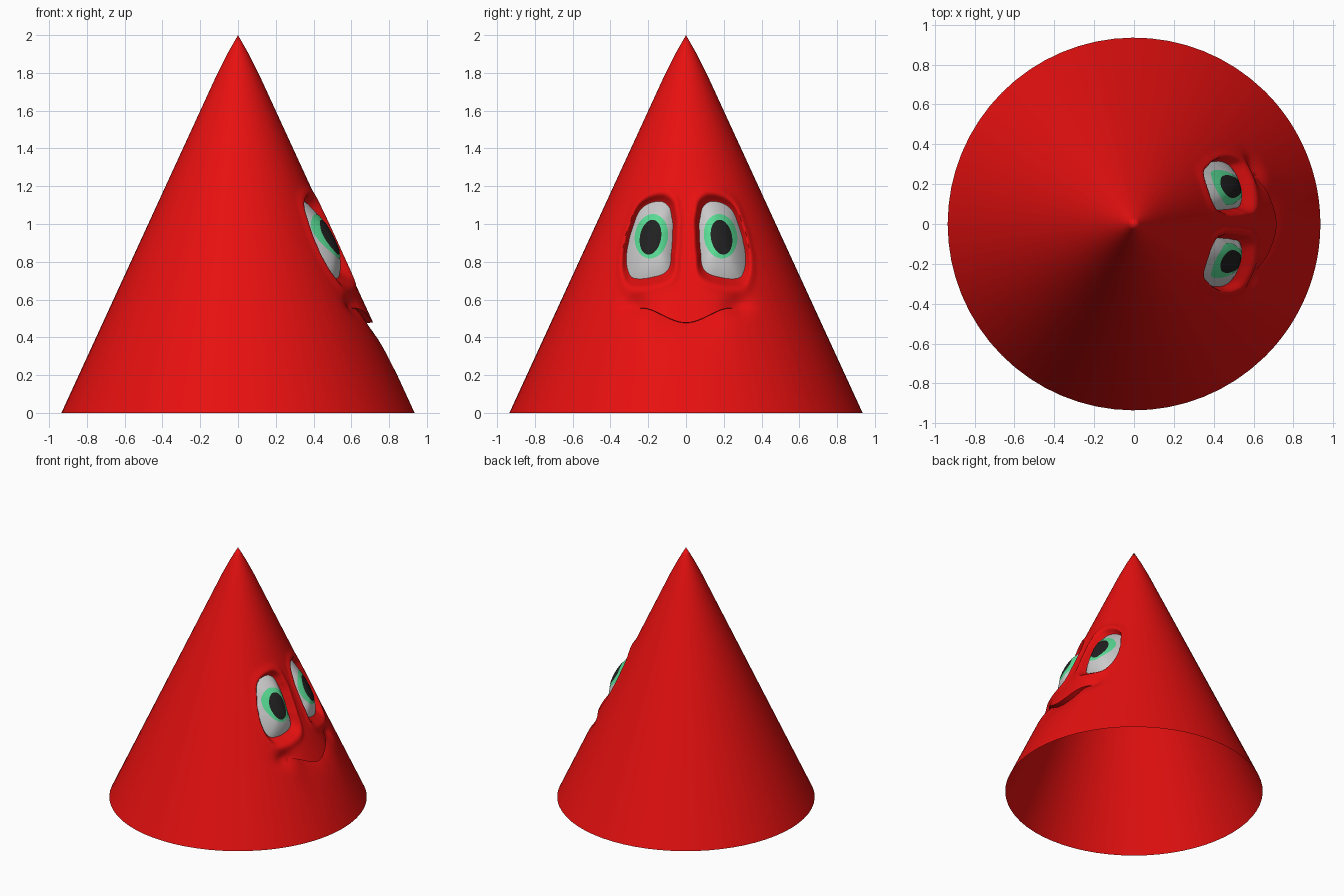
import bpy, bmesh, math

if "Cube" in bpy.data.objects:
    bpy.data.objects.remove(bpy.data.objects["Cube"])

PROFILE = [(0, 0.935), (1.78, 0.117), (1.9, 0.057), (2.0, 0.0)]
# one eye outline as (y, z), around its centre
EYE_C = (0.19, 0.92)
EYE = [(0.153, 1.116), (0.222, 1.09), (0.275, 0.995), (0.30, 0.91), (0.312, 0.836),
       (0.306, 0.76), (0.286, 0.722), (0.235, 0.714), (0.18, 0.722), (0.10, 0.757),
       (0.08, 0.85), (0.074, 0.94), (0.077, 1.03), (0.09, 1.085), (0.12, 1.112)]


def material(name, rgb):
    m = bpy.data.materials.new(name)
    m.diffuse_color = (*rgb, 1)
    m.use_nodes = True
    m.node_tree.nodes["Principled BSDF"].inputs["Base Color"].default_value = m.diffuse_color
    return m


def smooth(a, b, x):
    t = min(1, max(0, (x - a) / (b - a)))
    return t * t * (3 - 2 * t)


def radius(z):
    for (z0, r0), (z1, r1) in zip(PROFILE, PROFILE[1:]):
        if z <= z1:
            return r0 + (r1 - r0) * (z - z0) / (z1 - z0)
    return 0.0


POLAR = sorted((math.atan2(z - EYE_C[1], y - EYE_C[0]) % math.tau,
                math.hypot(z - EYE_C[1], y - EYE_C[0])) for y, z in EYE)


def eye_radius(a):
    """Outline distance from the eye centre, smoothly interpolated."""
    a %= math.tau
    n = len(POLAR)
    P = lambda i: (POLAR[i % n][0] + math.tau * (i // n), POLAR[i % n][1])
    if a < POLAR[0][0]:
        a += math.tau
    i = next(k for k in range(n) if a <= P(k + 1)[0])
    (a0, r0), (a1, r1), (a2, r2), (a3, r3) = P(i - 1), P(i), P(i + 1), P(i + 2)
    h = a2 - a1
    t = (a - a1) / h
    m1, m2 = (r2 - r0) / (a2 - a0) * h, (r3 - r1) / (a3 - a1) * h
    return ((2*t**3 - 3*t*t + 1) * r1 + (t**3 - 2*t*t + t) * m1
            + (3*t*t - 2*t**3) * r2 + (t**3 - t*t) * m2)


def eye_depth(d):
    return 0.024 - 0.068 * d * d


def eye_distance(y, z):
    dy, dz = y - EYE_C[0], z - EYE_C[1]
    return math.hypot(dy, dz) / eye_radius(math.atan2(dz, dy))


def face_offset(y, z, below_lip):
    """Push along x that forms sockets, mouth corners and the lip."""
    y = abs(y)
    d = eye_distance(y, z)
    off = 0.0
    if d < 1.7:
        ridge = 0.010 * math.exp(-((d - 1.3) / 0.14) ** 2)
        s = smooth(0.85, 1.25, d)
        off += (eye_depth(min(d, 1.25)) - 0.03) * (1 - s) + ridge * s
    off -= 0.035 * math.exp(-((y - 0.27) / 0.07) ** 2 - ((z - 0.565) / 0.05) ** 2)
    if below_lip > 0:
        off -= 0.045 * math.exp(-below_lip / 0.08) * (1 - smooth(0.1, 0.27, y))
    return off


def lip_rise(y):
    return 0.078 * smooth(0, 0.25, abs(y))


def finish(name, bm, mat):
    bmesh.ops.recalc_face_normals(bm, faces=bm.faces)
    me = bpy.data.meshes.new(name)
    bm.to_mesh(me)
    bm.free()
    ob = bpy.data.objects.new(name, me)
    bpy.context.collection.objects.link(ob)
    me.materials.append(mat)
    bpy.ops.object.select_all(action='DESELECT')
    ob.select_set(True)
    bpy.context.view_layer.objects.active = ob
    bpy.ops.object.shade_smooth_by_angle(angle=math.radians(60))
    return ob


# cone body: open-bottomed grid, dense on the +x face side
LIP = 0.478
angles = [-0.8 + 1.6 * i / 130 for i in range(131)]
angles += [0.8 + (math.tau - 1.6) * i / 48 for i in range(1, 48)]
rows = [0, 0.1, 0.2] + [0.25 + (LIP - 0.25) * i / 12 for i in range(12)]
rows += [LIP - 0.002] + [LIP + (1.3 - LIP) * i / 76 for i in range(77)]
rows += [1.4, 1.5, 1.6, 1.7, 1.78, 1.84, 1.9, 1.95]
bm = bmesh.new()
grid = []
for z0 in rows:
    ring = []
    for a in angles:
        y0 = radius(z0) * math.sin(a)
        front = math.cos(a) > 0.65
        fade = smooth(0.22, LIP, z0) * (1 - smooth(LIP, 0.8, z0))
        z = z0 + (lip_rise(y0) * fade * (1 - smooth(0.35, 0.6, abs(a))) if front else 0)
        r = radius(z)
        x, y = r * math.cos(a), r * math.sin(a)
        if front and 0.2 < z0 < 1.35:
            x += face_offset(y, z, LIP - z0)
        ring.append(bm.verts.new((x, y, z)))
    grid.append(ring)
n = len(angles)
for lo, hi in zip(grid, grid[1:]):
    for i in range(n):
        j = (i + 1) % n
        bm.faces.new((lo[i], lo[j], hi[j], hi[i]))
tip = bm.verts.new((0, 0, 2))
for i in range(n):
    bm.faces.new((grid[-1][i], grid[-1][(i + 1) % n], tip))
finish("cone_body", bm, material("red", (0.8, 0.005, 0.005)))


def eye_patch(name, side, centre, outline, lift, mat):
    """Disc of rings laid on the bulging eye surface."""
    bm = bmesh.new()
    seg, rings = 64, 12

    def vert(y, z):
        x = math.sqrt(radius(z) ** 2 - y * y) + eye_depth(eye_distance(y, z)) + lift
        return bm.verts.new((x, side * y, z))
    mid = vert(*centre)
    prev = None
    for k in range(1, rings + 1):
        ring = []
        for i in range(seg):
            dy, dz = outline(math.tau * i / seg)
            ring.append(vert(centre[0] + dy * k / rings, centre[1] + dz * k / rings))
        for i in range(seg):
            j = (i + 1) % seg
            if prev:
                bm.faces.new((prev[i], ring[i], ring[j], prev[j]))
            else:
                bm.faces.new((mid, ring[i], ring[j]))
        prev = ring
    finish(name, bm, mat)


def white_outline(a):
    r = eye_radius(a) * 1.05
    return r * math.cos(a), r * math.sin(a)


def oval(ry, rz, tilt):
    def f(a):
        u, v = ry * math.cos(a), rz * math.sin(a)
        return (u * math.cos(tilt) - v * math.sin(tilt), u * math.sin(tilt) + v * math.cos(tilt))
    return f


# eyes: white, iris and pupil on both sides
white = material("eye_white", (0.65, 0.65, 0.65))
green = material("iris_green", (0.1, 0.72, 0.3))
black = material("pupil_black", (0.015, 0.015, 0.015))
for side, label in ((1, "left"), (-1, "right")):
    eye_patch("eye_white_" + label, side, EYE_C, white_outline, 0, white)
    eye_patch("iris_" + label, side, (0.183, 0.935), oval(0.088, 0.118, 0.15), 0.003, green)
    eye_patch("pupil_" + label, side, (0.188, 0.93), oval(0.056, 0.093, 0.18), 0.006, black)
